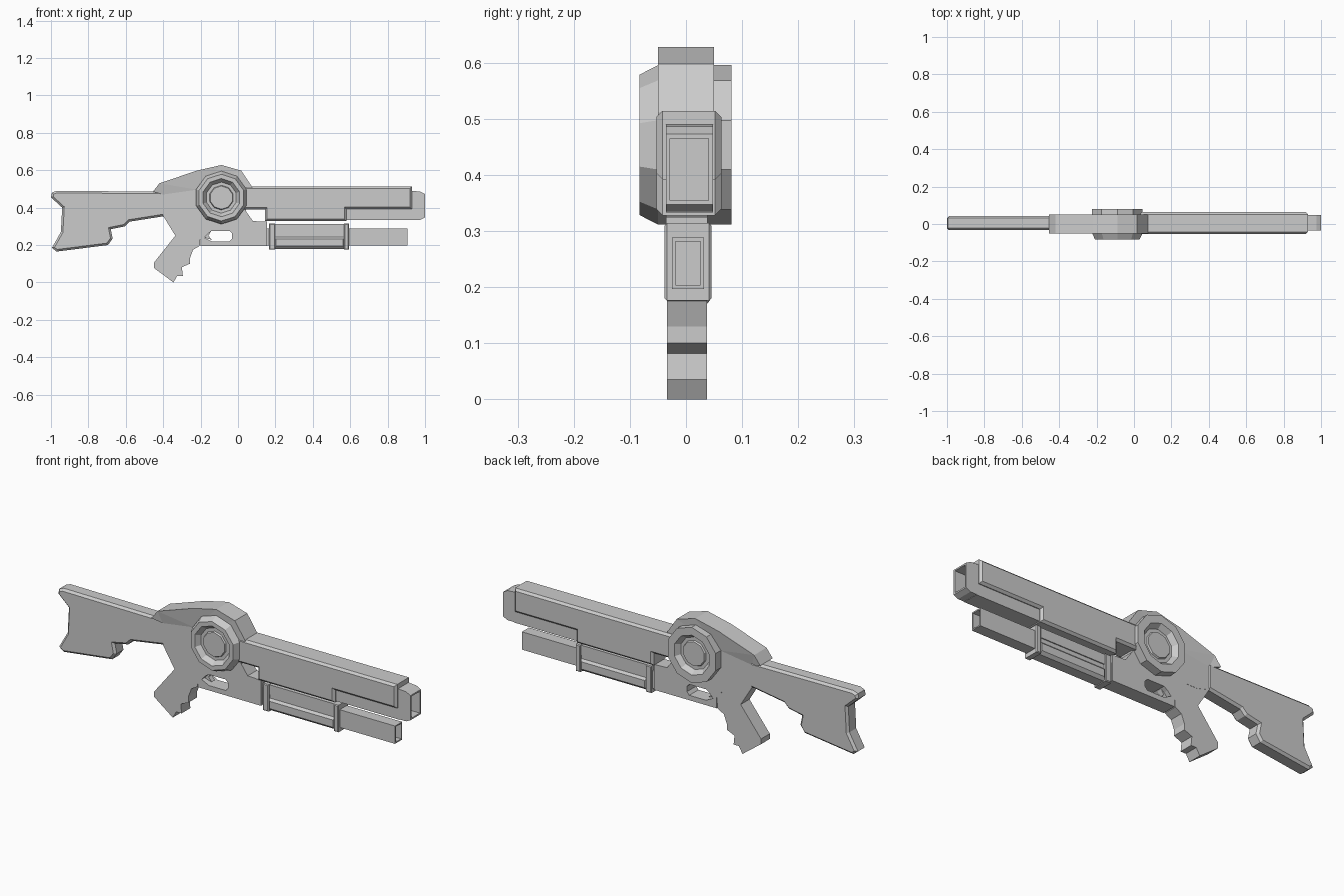
import bpy, bmesh, math
from mathutils import Vector

if "Cube" in bpy.data.objects:
    bpy.data.objects.remove(bpy.data.objects["Cube"])

grey = bpy.data.materials.new("plain_grey")
grey.use_nodes = True
grey.diffuse_color = (0.6, 0.6, 0.6, 1)
grey.node_tree.nodes["Principled BSDF"].inputs["Base Color"].default_value = (0.6, 0.6, 0.6, 1)


def finish(name, bm):
    bmesh.ops.recalc_face_normals(bm, faces=bm.faces)
    mesh = bpy.data.meshes.new(name)
    bm.to_mesh(mesh)
    bm.free()
    mesh.materials.append(grey)
    obj = bpy.data.objects.new(name, mesh)
    bpy.context.collection.objects.link(obj)
    return obj


def extrude_face(bm, faces, y0, y1):
    out = bmesh.ops.extrude_face_region(bm, geom=faces)
    moved = [g for g in out["geom"] if isinstance(g, bmesh.types.BMVert)]
    bmesh.ops.translate(bm, verts=moved, vec=(0, y1 - y0, 0))


def slab(outline, y0, y1, bevel=0):
    """Side outline (x, z) given thickness, with chamfered side rims."""
    bm = bmesh.new()
    face = bm.faces.new([bm.verts.new((x, y0, z)) for x, z in outline])
    extrude_face(bm, [face], y0, y1)
    bmesh.ops.recalc_face_normals(bm, faces=bm.faces)
    if bevel:
        rims = [e for e in bm.edges if abs(e.verts[0].co.y - e.verts[1].co.y) < 1e-5]
        bmesh.ops.bevel(bm, geom=rims, offset=bevel, segments=1, affect='EDGES')
    return bm


def box(x0, x1, y0, y1, z0, z1, bevel=0):
    return slab([(x0, z0), (x1, z0), (x1, z1), (x0, z1)], y0, y1, bevel)


def hollow_front(bm, wall, depth):
    """Sink a rectangular bore into the +x end."""
    bmesh.ops.recalc_face_normals(bm, faces=bm.faces)
    end = max((f for f in bm.faces if f.normal.x > 0.95), key=lambda f: f.calc_center_median().x)
    bmesh.ops.inset_region(bm, faces=[end], thickness=wall)
    out = bmesh.ops.extrude_face_region(bm, geom=[end])
    moved = [g for g in out["geom"] if isinstance(g, bmesh.types.BMVert)]
    bmesh.ops.translate(bm, verts=moved, vec=(-depth, 0, 0))
    if end.is_valid:
        bmesh.ops.delete(bm, geom=[end], context='FACES_ONLY')
    return bm


# shoulder stock
finish("stock", slab([
    (-0.995, 0.48), (-0.97, 0.49), (-0.39, 0.485), (-0.39, 0.355), (-0.58, 0.325),
    (-0.605, 0.3), (-0.68, 0.285), (-0.67, 0.235), (-0.695, 0.2), (-0.97, 0.165),
    (-0.995, 0.185), (-0.947, 0.27), (-0.94, 0.4), (-1.0, 0.455)], -0.033, 0.043, 0.011))

# humped upper body, its lower side edge drawn inward
bm = slab([(-0.455, 0.485), (-0.42, 0.53), (-0.22, 0.598), (-0.088, 0.628), (0.017, 0.598),
           (0.075, 0.512), (0.075, 0.45), (-0.22, 0.496), (-0.4, 0.47)], -0.05, 0.05)
for v in bm.verts:
    if v.co.x < -0.2 and v.co.z < 0.5 and v.co.x > -0.41:
        v.co.y *= 0.76
bmesh.ops.triangulate(bm, faces=[f for f in bm.faces if len(f.verts) > 4])
finish("upper_body", bm)

# lower receiver with the guard opening
bm = bmesh.new()
for loop in (
    [(-0.4, 0.47), (-0.4, 0.355), (-0.33, 0.335), (-0.27, 0.335), (-0.2, 0.25), (-0.2, 0.195),
     (0.155, 0.195), (0.155, 0.325), (0.08, 0.328), (0.043, 0.38), (0.043, 0.5), (-0.22, 0.496)],
    [(-0.18, 0.24), (-0.14, 0.22), (-0.045, 0.22), (-0.032, 0.235), (-0.032, 0.262),
     (-0.045, 0.276), (-0.14, 0.276), (-0.16, 0.262)],
):
    vs = [bm.verts.new((x, -0.036, z)) for x, z in loop]
    for a, b in zip(vs, vs[1:] + vs[:1]):
        bm.edges.new((a, b))
bmesh.ops.triangle_fill(bm, edges=bm.edges[:], use_beauty=True, normal=Vector((0, -1, 0)))
extrude_face(bm, bm.faces[:], -0.036, 0.038)
finish("receiver", bm)

# trigger
finish("trigger", slab([(-0.18, 0.28), (-0.14, 0.28), (-0.158, 0.25), (-0.14, 0.228),
                        (-0.175, 0.238)], -0.012, 0.014))

# hand grip with finger ridges
finish("grip", slab([
    (-0.4, 0.356), (-0.335, 0.25), (-0.45, 0.105), (-0.45, 0.078), (-0.345, 0.0),
    (-0.325, 0.035), (-0.295, 0.035), (-0.3, 0.082), (-0.257, 0.1), (-0.257, 0.13),
    (-0.24, 0.175), (-0.205, 0.195), (-0.2, 0.25), (-0.27, 0.34)], -0.034, 0.037))

# ten-sided side dial running through the body
profile = [(0.142, 0.081), (0.142, -0.05), (0.125, -0.083), (0.102, -0.083), (0.083, -0.058),
           (0.066, -0.058), (0.062, -0.066)]
back = [(0.062, 0.064), (0.066, 0.056), (0.083, 0.056), (0.102, 0.081)]
bm = bmesh.new()
sides = 10
rings = []
for r, y in back + profile:
    rings.append([bm.verts.new((-0.089 + r * math.sin(math.tau * i / sides), y,
                                0.4535 + r * math.cos(math.tau * i / sides))) for i in range(sides)])
for a, b in zip(rings, rings[1:]):
    for i in range(sides):
        j = (i + 1) % sides
        bm.faces.new((a[i], a[j], b[j], b[i]))
bm.faces.new(rings[0])
bm.faces.new(rings[-1])
finish("dial", bm)

# barrel shroud with its stepped underside
finish("barrel_shroud", slab([
    (0.0, 0.514), (0.93, 0.514), (0.93, 0.392), (0.58, 0.392), (0.58, 0.328),
    (0.145, 0.328), (0.145, 0.39), (0.0, 0.39)], -0.053, 0.063, 0.011))

# main barrel and muzzle
finish("main_barrel", box(0.5, 0.94, -0.036, 0.048, 0.333, 0.48))
finish("muzzle", hollow_front(slab([
    (0.925, 0.335), (0.975, 0.335), (1.0, 0.347), (1.0, 0.473), (0.975, 0.486), (0.925, 0.49)],
    -0.036, 0.048), 0.011, 0.06))

# lower tube
finish("lower_tube", hollow_front(box(0.14, 0.905, -0.025, 0.032, 0.197, 0.288), 0.009, 0.08))

# fore grip: two collars, a top rail and a lower bar
for name, x0, x1 in (("rear_collar", 0.166, 0.198), ("front_collar", 0.567, 0.593)):
    finish(name, box(x0, x1, -0.038, 0.045, 0.176, 0.314, 0.004))
finish("fore_grip_rail", box(0.19, 0.575, -0.03, 0.037, 0.262, 0.312))
finish("fore_grip_bar", box(0.19, 0.575, -0.036, 0.043, 0.18, 0.245, 0.014))
